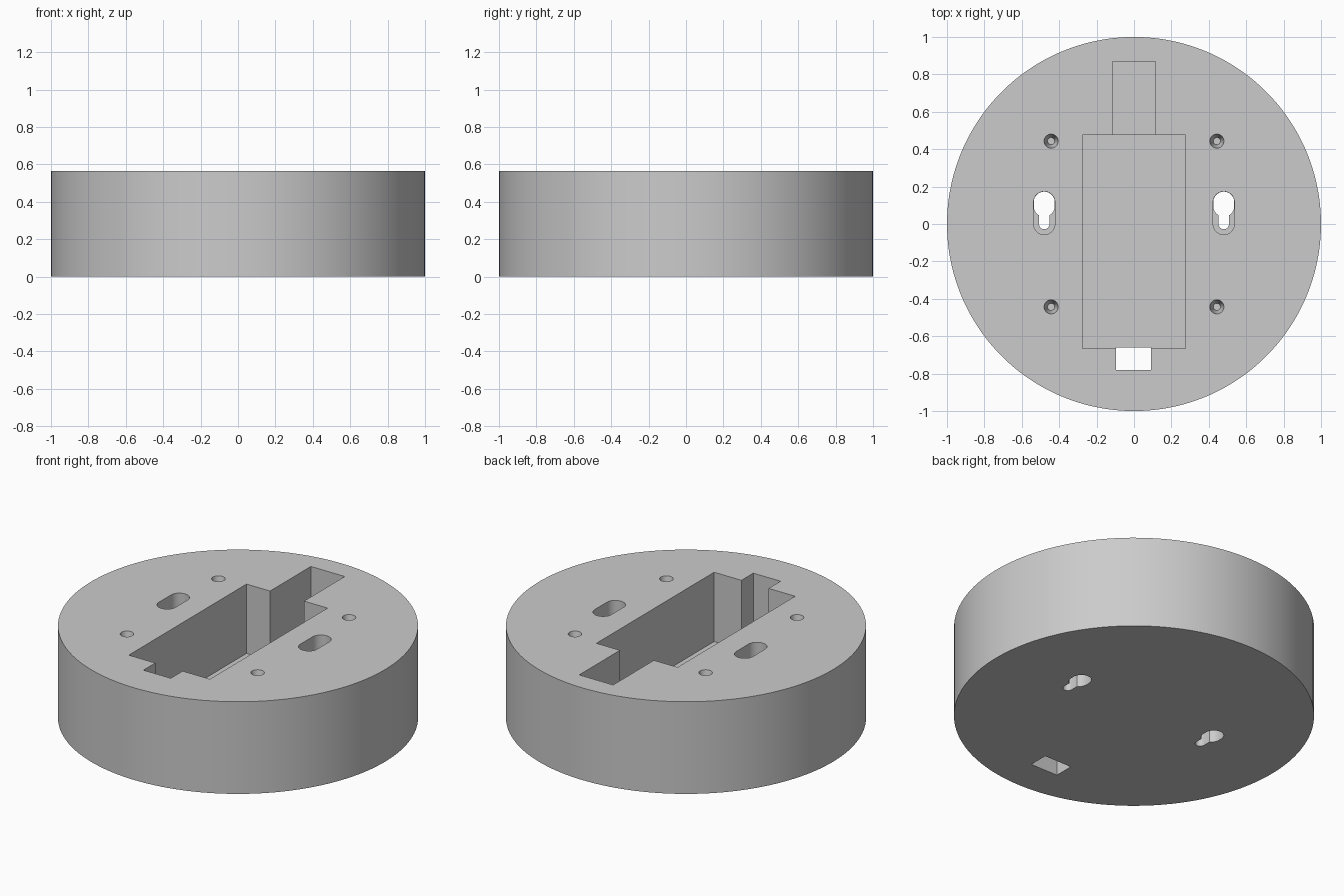
import bpy, bmesh, math

HEIGHT = 0.565
FLOOR = 0.14

if "Cube" in bpy.data.objects:
    bpy.data.objects.remove(bpy.data.objects["Cube"])

grey = bpy.data.materials.new("plain grey")
grey.use_nodes = True
colour = (0.6, 0.6, 0.6, 1)
grey.diffuse_color = colour
grey.node_tree.nodes["Principled BSDF"].inputs["Base Color"].default_value = colour


def prism(name, outline, z0, z1, taper=None):
    """Extrude an outline from z0 to z1; taper = (lower scale, centre)."""
    bm = bmesh.new()
    scale, (cx, cy) = taper or (1, (0, 0))
    low = [bm.verts.new((cx + (x - cx) * scale, cy + (y - cy) * scale, z0)) for x, y in outline]
    top = [bm.verts.new((x, y, z1)) for x, y in outline]
    bm.faces.new(low[::-1])
    bm.faces.new(top)
    n = len(low)
    for i in range(n):
        j = (i + 1) % n
        bm.faces.new((low[i], low[j], top[j], top[i]))
    mesh = bpy.data.meshes.new(name)
    bm.to_mesh(mesh)
    bm.free()
    mesh.materials.append(grey)
    obj = bpy.data.objects.new(name, mesh)
    bpy.context.collection.objects.link(obj)
    return obj


def rectangle(x0, x1, y0, y1):
    return [(x0, y0), (x1, y0), (x1, y1), (x0, y1)]


def slot(cx, y0, y1, r, n=32):
    """Upright rounded slot between two arc centres; a circle if they match."""
    pts = []
    for i in range(n):
        a = 2 * math.pi * (i + 0.5) / n
        pts.append((cx + r * math.cos(a), (y1 if a < math.pi else y0) + r * math.sin(a)))
    return pts


# Round body
body = prism("round_base", slot(0, 0, 0, 1, 128), 0, HEIGHT)

# Central pocket, cable channel and through notch
OVER = HEIGHT + 0.1
cutters = [
    prism("pocket_cutter", rectangle(-0.275, 0.275, -0.665, 0.475), FLOOR, OVER),
    prism("channel_cutter", rectangle(-0.115, 0.115, 0.4, 0.87), 0.2, OVER),
    prism("notch_cutter", rectangle(-0.095, 0.09, -0.78, -0.66), -0.1, OVER),
]

for side in (-1, 1):
    # Keyhole hangers: blind slot above, keyhole through the floor
    x = side * 0.48
    cutters += [
        prism("hanger_slot_cutter", slot(x, 0, 0.117, 0.057), FLOOR, OVER),
        prism("keyhole_head_cutter", slot(x, 0.095, 0.117, 0.056), -0.1, FLOOR + 0.05),
        prism("keyhole_neck_cutter", slot(x, 0, 0.1, 0.028), -0.1, FLOOR + 0.05),
    ]
    # Tapered blind screw holes
    for end in (-1, 1):
        c = (side * 0.443, end * 0.443)
        cutters.append(prism("screw_hole_cutter", slot(c[0], c[1], c[1], 0.038),
                             HEIGHT - 0.1, HEIGHT + 0.001, (0.5, c)))

# Cut each recess, then discard the cutters
for cutter in cutters:
    cutter.hide_render = True
    mod = body.modifiers.new(cutter.name, "BOOLEAN")
    mod.operation = "DIFFERENCE"
    mod.solver = "EXACT"
    mod.object = cutter
bpy.ops.object.select_all(action="DESELECT")
body.select_set(True)
bpy.context.view_layer.objects.active = body
bpy.ops.object.convert(target="MESH")
for cutter in cutters:
    bpy.data.objects.remove(cutter)
bpy.ops.object.shade_smooth_by_angle(angle=math.radians(30))
